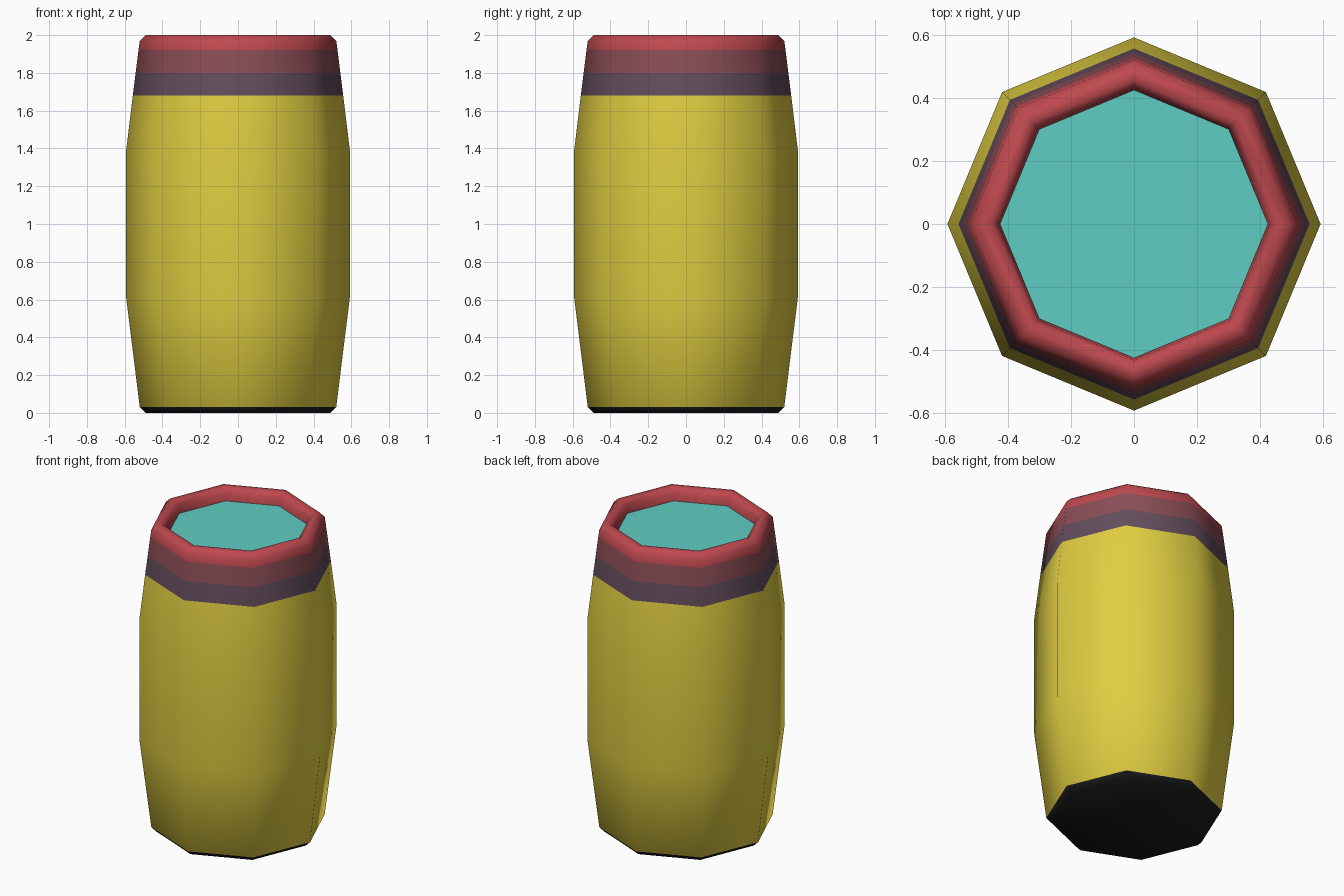
import bpy, bmesh, math

if "Cube" in bpy.data.objects:
    bpy.data.objects.remove(bpy.data.objects["Cube"])


def srgb(r, g, b):
    def lin(c):
        c /= 255
        return c / 12.92 if c <= 0.04045 else ((c + 0.055) / 1.055) ** 2.4
    return (lin(r), lin(g), lin(b), 1)


def material(name, *rgb):
    m = bpy.data.materials.new(name)
    m.diffuse_color = srgb(*rgb)
    m.use_nodes = True
    m.node_tree.nodes["Principled BSDF"].inputs["Base Color"].default_value = m.diffuse_color
    return m


black = material("black", 27, 27, 27)
yellow = material("yellow", 224, 205, 65)
plum = material("plum", 100, 77, 92)
maroon = material("maroon", 138, 77, 86)
red = material("red", 190, 73, 79)
teal = material("teal", 95, 205, 195)

SIDES = 8


def ring(bm, r, z):
    return [bm.verts.new((r * math.cos(2 * math.pi * i / SIDES),
                          r * math.sin(2 * math.pi * i / SIDES), z))
            for i in range(SIDES)]


def finish(bm, name, mats):
    mesh = bpy.data.meshes.new(name)
    bm.to_mesh(mesh)
    bm.free()
    for m in mats:
        mesh.materials.append(m)
    ob = bpy.data.objects.new(name, mesh)
    bpy.context.collection.objects.link(ob)
    bpy.ops.object.select_all(action='DESELECT')
    ob.select_set(True)
    bpy.context.view_layer.objects.active = ob
    bpy.ops.object.shade_smooth_by_angle(angle=math.radians(50))
    return ob


# barrel body: radius, height, colour of the band above this point
profile = [(0.49, 0.0, 0), (0.52, 0.03, 1), (0.592, 0.61, 1), (0.592, 1.39, 1),
           (0.557, 1.68, 2), (0.542, 1.80, 3), (0.527, 1.92, 4),
           (0.52, 1.97, 4), (0.49, 2.0, 4), (0.455, 2.0, 4),
           (0.432, 1.975, 4), (0.425, 1.92, 4)]
bm = bmesh.new()
rings = [ring(bm, r, z) for r, z, _ in profile]
bm.faces.new(rings[0][::-1]).material_index = 0
for (_, _, mat), lo, hi in zip(profile, rings, rings[1:]):
    for i in range(SIDES):
        j = (i + 1) % SIDES
        bm.faces.new((lo[i], lo[j], hi[j], hi[i])).material_index = mat
finish(bm, "barrel_body", [black, yellow, plum, maroon, red])

# flat liquid surface inside the rim
bm = bmesh.new()
bm.faces.new(ring(bm, 0.425, 1.92))
finish(bm, "liquid_surface", [teal])
